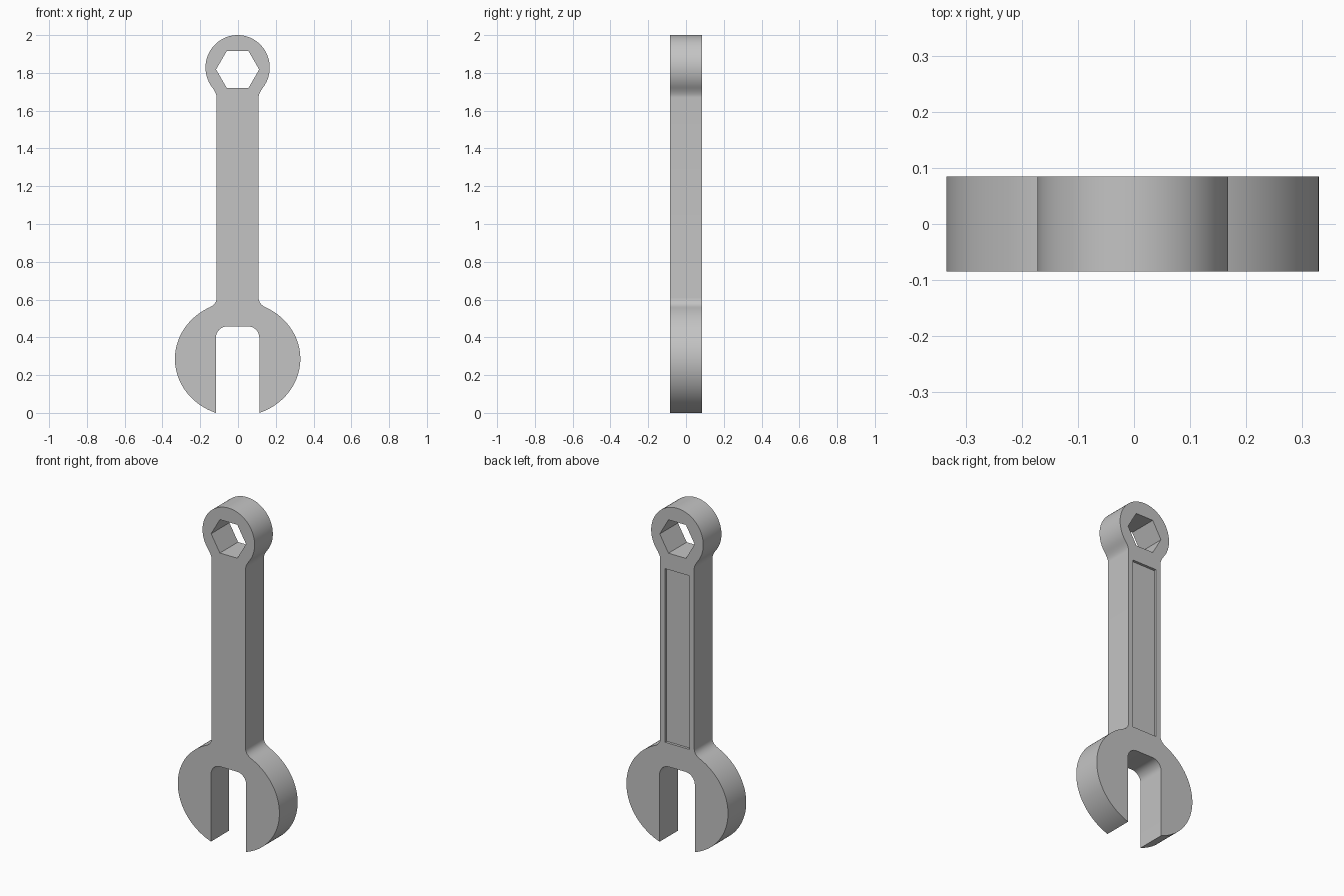
import bpy, bmesh
from math import sin, cos, radians, acos, degrees
from mathutils import Vector

if "Cube" in bpy.data.objects:
    bpy.data.objects.remove(bpy.data.objects["Cube"])

HALF = 0.085      # half thickness
GRIP = 0.111      # half width of the handle
SLOT = 0.115      # half width of the jaw opening
JAW = (0.332, 0.305, 0.286)    # x radius, z radius, centre height
RING = (0.17, 0.172, 1.828)
SHIFT = -0.002


def arc(rx, rz, cz, start, end, steps, cx=0):
    """Points (x, z) along an elliptical arc, angles in degrees."""
    angles = [radians(start + (end - start) * i / steps) for i in range(steps + 1)]
    return [(cx + rx * cos(a), cz + rz * sin(a)) for a in angles]


def fillet(a, corner, b, steps=8):
    """Inner points of a smooth blend from a to b."""
    a, corner, b = Vector(a), Vector(corner), Vector(b)
    ts = [i / steps for i in range(1, steps)]
    return [tuple(a * (1 - t) ** 2 + corner * 2 * t * (1 - t) + b * t * t) for t in ts]


def slab(name, points, y0, y1):
    """Extrude an (x, z) outline from y0 to y1."""
    bm = bmesh.new()
    face = bm.faces.new([bm.verts.new((x + SHIFT, y0, z)) for x, z in points])
    side = bmesh.ops.extrude_face_region(bm, geom=[face])["geom"]
    moved = [v for v in side if isinstance(v, bmesh.types.BMVert)]
    bmesh.ops.translate(bm, verts=moved, vec=(0, y1 - y0, 0))
    bmesh.ops.recalc_face_normals(bm, faces=bm.faces)
    mesh = bpy.data.meshes.new(name)
    bm.to_mesh(mesh)
    bm.free()
    obj = bpy.data.objects.new(name, mesh)
    bpy.context.collection.objects.link(obj)
    return obj


def cut(target, cutter):
    mod = target.modifiers.new("cut", "BOOLEAN")
    mod.operation = "DIFFERENCE"
    mod.solver = "EXACT"
    mod.object = cutter
    bpy.context.view_layer.objects.active = target
    bpy.ops.object.modifier_apply(modifier=mod.name)
    bpy.data.objects.remove(cutter)


# Half outline: rounded slot, jaw, handle, ring
slot = arc(0.06, 0.06, 0.398, 90, 0, 8, SLOT - 0.06)
jaw = arc(*JAW, -degrees(acos(SLOT / JAW[0])), 63.7, 48)
ring = arc(*RING, -37, 90, 40)
low_end, high_end = (GRIP, 0.61), (GRIP, 1.67)
half = slot + jaw
half += fillet(jaw[-1], (GRIP, 0.577), low_end) + [low_end, high_end]
half += fillet(high_end, (GRIP, 1.692), ring[0]) + ring
mirrored = [(-x, z) for x, z in reversed(half[:-1])]
wrench = slab("wrench_body", half + mirrored, -HALF, HALF)

# Hexagonal socket through the ring
cut(wrench, slab("socket_cutter", arc(0.114, 0.114, 1.818, 0, 300, 5), -0.2, 0.2))

# Shallow rectangular recess in the back of the handle
panel = [(-0.08, 0.597), (0.08, 0.597), (0.08, 1.622), (-0.08, 1.622)]
cut(wrench, slab("recess_cutter", panel, HALF - 0.015, 0.2))

# Plain grey metal
steel = bpy.data.materials.new("grey_steel")
steel.use_nodes = True
grey = (0.55, 0.55, 0.55, 1)
steel.diffuse_color = grey
steel.node_tree.nodes["Principled BSDF"].inputs["Base Color"].default_value = grey
wrench.data.materials.clear()
wrench.data.materials.append(steel)

bpy.ops.object.select_all(action="DESELECT")
wrench.select_set(True)
bpy.context.view_layer.objects.active = wrench
bpy.ops.object.shade_smooth_by_angle(angle=radians(30))
